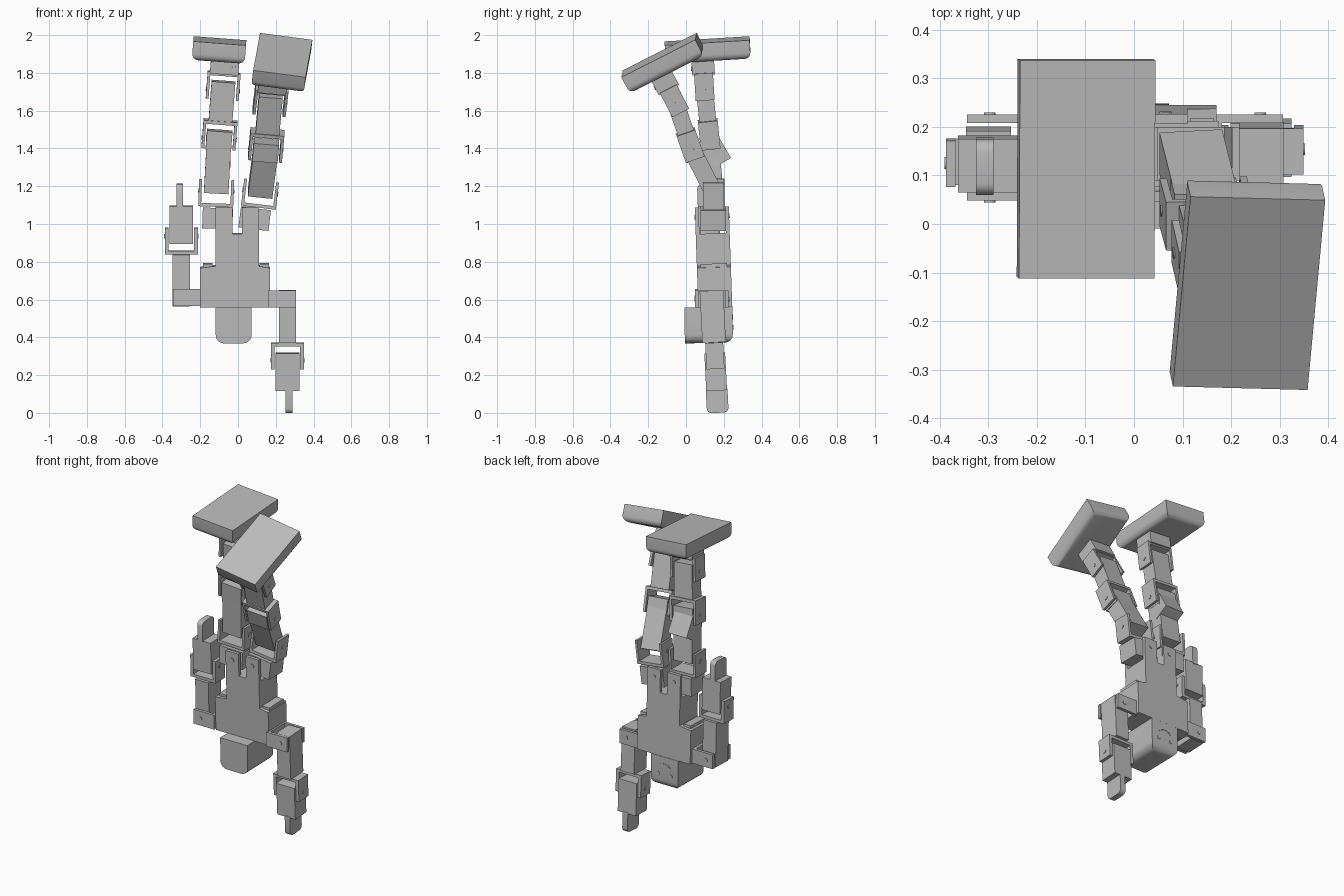
import bpy, bmesh, math
from mathutils import Matrix, Vector, Euler

if "Cube" in bpy.data.objects:
    bpy.data.objects.remove(bpy.data.objects["Cube"], do_unlink=True)

grey = bpy.data.materials.new("plain grey")
grey.use_nodes = True
colour = (0.5, 0.5, 0.5, 1)
grey.diffuse_color = colour
grey.node_tree.nodes["Principled BSDF"].inputs["Base Color"].default_value = colour


def finish(name, bm, frame):
    mesh = bpy.data.meshes.new(name)
    bmesh.ops.recalc_face_normals(bm, faces=bm.faces)
    bm.to_mesh(mesh)
    bm.free()
    mesh.materials.append(grey)
    ob = bpy.data.objects.new(name, mesh)
    ob.matrix_world = frame
    bpy.context.collection.objects.link(ob)
    return ob


def frame_at(centre, rx=0, ry=0, rz=0):
    turn = Euler([math.radians(a) for a in (rx, ry, rz)]).to_matrix().to_4x4()
    return Matrix.Translation(centre) @ turn


def along(origin, direction):
    """Frame whose z follows direction and whose x stays sideways."""
    z = Vector(direction).normalized()
    y = z.cross(Vector((1, 0, 0))).normalized()
    x = y.cross(z)
    return Matrix.Translation(origin) @ Matrix((x, y, z)).transposed().to_4x4()


def box(name, size, frame, offset=(0, 0, 0), bevel=0, rule=None, steps=5):
    bm = bmesh.new()
    bmesh.ops.create_cube(bm, size=1)
    bmesh.ops.scale(bm, vec=size, verts=bm.verts)
    bmesh.ops.translate(bm, vec=offset, verts=bm.verts)
    if bevel:
        mid = lambda e: (e.verts[0].co + e.verts[1].co) / 2 - Vector(offset)
        edges = [e for e in bm.edges if rule(mid(e))]
        bmesh.ops.bevel(bm, geom=edges, offset=bevel, segments=steps,
                        profile=0.5, affect='EDGES')
    ob = finish(name, bm, frame)
    if bevel:
        bpy.context.view_layer.objects.active = ob
        ob.select_set(True)
        bpy.ops.object.shade_smooth_by_angle(angle=math.radians(35))
        ob.select_set(False)
    return ob


def pin(name, frame, position, axis, radius=0.012):
    bm = bmesh.new()
    turn = Matrix.Rotation(math.pi / 2, 4, 'Y' if axis == 'x' else 'X')
    bmesh.ops.create_cone(bm, cap_ends=True, segments=16, radius1=radius,
                          radius2=radius, depth=0.006,
                          matrix=Matrix.Translation(position) @ turn)
    finish(name, bm, frame)


def fork(name, frame, width, depth, base, tip, wall=0.015):
    """U bracket around the frame origin: base plate at z=base, arms to z=tip."""
    box(name + "_base", (width, depth, 0.018), frame, (0, 0, base))
    for s, word in ((-1, "right"), (1, "left")):
        x = s * (width - wall) / 2
        box(f"{name}_{word}_arm", (wall, depth, abs(tip - base)), frame,
            (x, 0, (tip + base) / 2))
        pin(f"{name}_{word}_pin", frame, (s * width / 2, 0, 0), 'x')


# Torso: T-shaped block with tabs that hold the hips
torso = frame_at((-0.01, 0.155, 0.56), rx=2)
outline = [(-0.19, 0), (0.18, 0), (0.18, 0.21), (0.12, 0.22), (0.12, 0.39),
           (-0.11, 0.39), (-0.11, 0.22), (-0.19, 0.21)]
bm = bmesh.new()
face = bm.faces.new([bm.verts.new((x, -0.09, z)) for x, z in outline])
side = bmesh.ops.extrude_face_region(bm, geom=[face])
bmesh.ops.translate(bm, vec=(0, 0.18, 0),
                    verts=[v for v in side["geom"] if isinstance(v, bmesh.types.BMVert)])
finish("torso", bm, torso)
for s in (-1, 1):
    box("shoulder_ledge", (0.05, 0.14, 0.02), torso, (s * 0.15, 0, 0.22))
    for y in (-0.08, 0.08):
        box("hip_tab", (0.09, 0.02, 0.15), torso, (0.005 + s * 0.07, y, 0.455))
        pin("hip_tab_pin", torso, (0.005 + s * 0.07, y * 1.13, 0.48), 'y')

# Head with rounded crown, eyes and mouth on its face
head = frame_at((-0.023, 0.12, 0.465), rx=1)
box("head", (0.19, 0.255, 0.19), head, bevel=0.045,
    rule=lambda m: m.z < -0.01 and (abs(m.x) > 0.01 or m.y > 0.01))
for s in (-1, 1):
    pin("eye", head, (s * 0.045, 0.128, -0.015), 'y', 0.012)
for i in range(5):
    a = math.radians(-50 + 25 * i)
    box("mouth", (0.02, 0.004, 0.006),
        head @ frame_at((0.045 * math.sin(a), 0.128, 0.015 + 0.035 * math.cos(a)), ry=math.degrees(a)))


# Arms: shoulder bracket, upper arm, elbow fork, forearm and hand
def arm(word, s, centre_x, shoulder_z, up, tilt):
    shoulder = frame_at((s * 0.25 + (-0.015 if s > 0 else -0.022), 0.137, shoulder_z))
    for y in (-0.08, 0.08):
        box(word + "_shoulder_plate", (0.145, 0.018, 0.09), shoulder, (0, y, 0))
        pin(word + "_shoulder_pin", shoulder, (s * 0.025, y * 1.12, 0), 'y')
    box(word + "_shoulder_base", (0.018, 0.16, 0.09), shoulder, (-s * 0.063, 0, 0))
    limb = frame_at((centre_x, 0.137, shoulder_z), rx=tilt)
    box(word + "_upper_arm", (0.092, 0.125, 0.275), limb, (0, 0, up * 0.092))
    elbow = limb @ Matrix.Translation((0, 0, up * 0.325))
    fork(word + "_elbow", elbow, 0.175, 0.095, -up * 0.085, up * 0.045, 0.02)
    box(word + "_forearm", (0.126, 0.11, 0.2), elbow, (0, 0, up * 0.06))
    box(word + "_hand", (0.036, 0.115, 0.125), elbow, (s * 0.008, 0, up * 0.215),
        0.025, lambda m: m.z * up > 0.01 and abs(m.y) > 0.01, 4)


arm("right", -1, -0.3, 0.61, 1, 2)
arm("left", 1, 0.262, 0.602, -1, 3)


# Legs: hip block, thigh, shin and the forks joining them
def leg(word, hip, knee, ankle, foot_frame, lean, foot_long):
    hip, knee, ankle = map(Vector, (hip, knee, ankle))
    base = frame_at(hip, ry=lean)
    s = 1 if hip.x > 0 else -1
    box(word + "_hip_block", (0.16, 0.135, 0.11), base, (-0.012 * s, 0, -0.145))
    fork(word + "_hip", base, 0.185, 0.11, -0.075, 0.06)
    thigh = along(hip, knee - hip)
    reach = (knee - hip).length
    box(word + "_thigh", (0.13, 0.095, reach), thigh, (0, 0, reach / 2 - 0.01))
    shin = along(knee, ankle - knee)
    reach = (ankle - knee).length
    fork(word + "_knee", shin, 0.18, 0.105, 0.09, -0.05)
    box(word + "_shin", (0.126, 0.09, reach - 0.04), shin, (0, 0, reach / 2 + 0.065))
    box(word + "_knee_motor", (0.135, 0.1, 0.1), shin, (0, 0, -0.005))
    toe = foot_frame.to_3x3() @ Vector((0, 0, 1))
    joint = along(ankle, toe)
    fork(word + "_ankle", joint, 0.175, 0.1, 0.085, -0.05)
    gap = (foot_frame.translation - ankle).dot(toe) - 0.05
    box(word + "_ankle_block", (0.15, 0.12, gap - 0.085), joint, (0, 0, (gap + 0.085) / 2))
    pin(word + "_ankle_block_pin", joint, (0.05, -0.061, (gap + 0.085) / 2), 'y')
    # Slab foot with rounded upper-side edges
    box(word + "_foot", (0.28, foot_long, 0.1), foot_frame, bevel=0.035,
        rule=lambda m: m.z < -0.01)


leg("right", (-0.115, 0.15, 1.175), (-0.1, 0.125, 1.45), (-0.08, 0.098, 1.71),
    frame_at((-0.1, 0.115, 1.92), 3.5, 4.3), 2, 0.45)
leg("left", (0.118, 0.145, 1.17), (0.147, 0.03, 1.395), (0.17, -0.055, 1.64),
    frame_at((0.232, -0.12, 1.85), 27, 7.5, -1.5), 7, 0.44)

# Rear motor that sticks out behind the bent right knee
box("right_thigh_motor", (0.13, 0.1, 0.14), frame_at((-0.105, 0.16, 1.385), rx=30))
